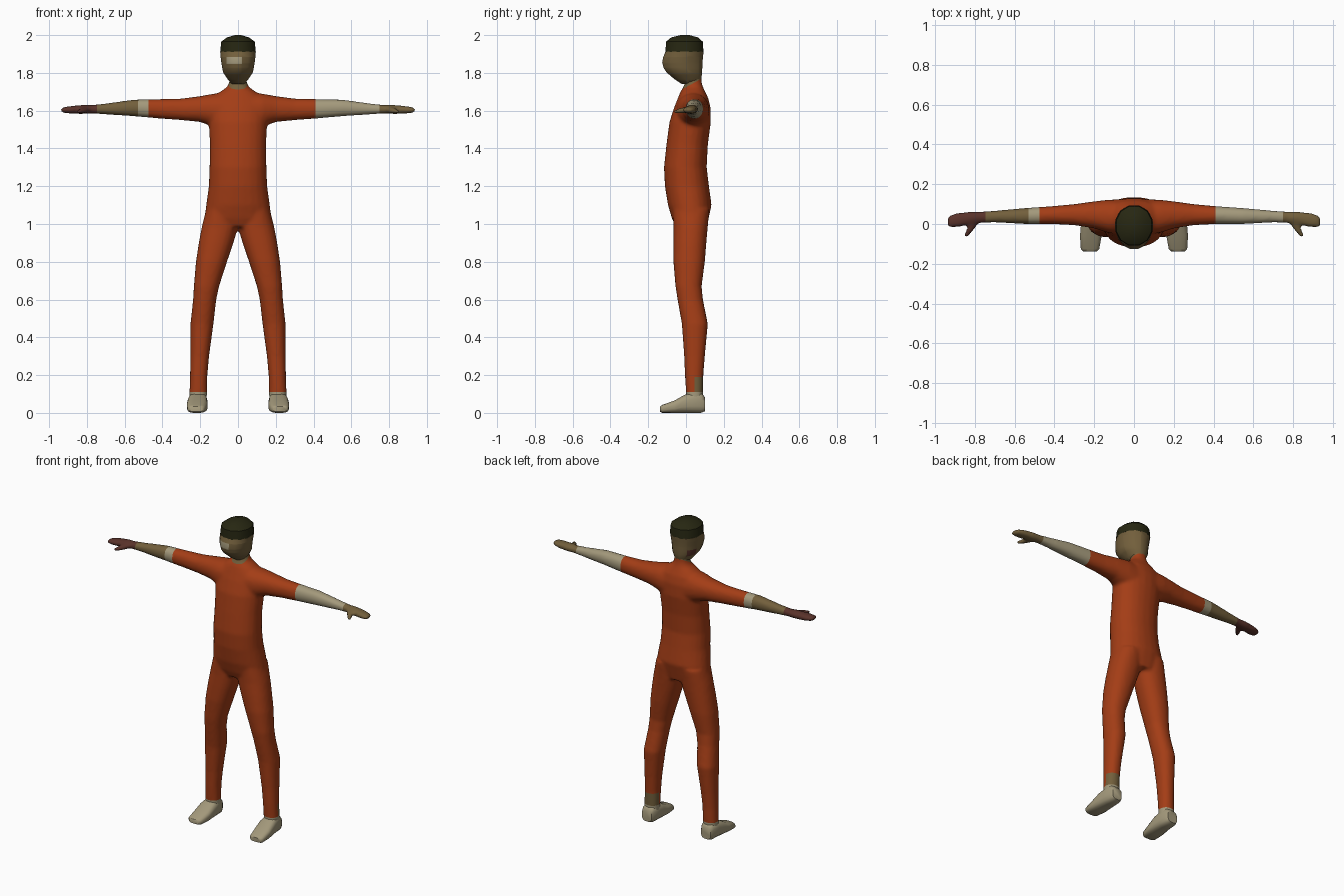
import bpy, bmesh, math
from mathutils import Vector


def material(name, rgb):
    m = bpy.data.materials.new(name)
    m.diffuse_color = (*rgb, 1)
    return m


ORANGE = material("orange_cloth", (0.37, 0.047, 0.008))
CREAM = material("cream", (0.37, 0.32, 0.20))
TAN = material("tan_skin", (0.17, 0.115, 0.045))
HAIR = material("dark_hair", (0.020, 0.020, 0.006))
MAROON = material("red_brown", (0.10, 0.032, 0.023))


def loft(bm, axis, rings, sides=24, power=2.2, flip=1):
    """Closed tube along an axis; ring = (position, u0, u1, v0, v1).
    flip = -1 mirrors it in x."""
    loops = []
    for p, u0, u1, v0, v1 in rings:
        loop = []
        for i in range(sides):
            a = 2 * math.pi * (i + 0.5) / sides
            c, s = math.cos(a), math.sin(a)
            u = (u0 + u1) / 2 + (u1 - u0) / 2 * math.copysign(abs(c) ** (2 / power), c)
            v = (v0 + v1) / 2 + (v1 - v0) / 2 * math.copysign(abs(s) ** (2 / power), s)
            x, y, z = {"x": (p, u, v), "y": (u, p, v), "z": (u, v, p)}[axis]
            loop.append(bm.verts.new((x * flip, y, z)))
        loops.append(loop)
    for a, b in zip(loops, loops[1:]):
        for i in range(sides):
            j = (i + 1) % sides
            bm.faces.new((a[i], a[j], b[j], b[i]))
    bm.faces.new(loops[0])
    bm.faces.new(loops[-1])
    bmesh.ops.recalc_face_normals(bm, faces=bm.faces[:])


def finish(name, bm, mats, angle=None):
    me = bpy.data.meshes.new(name)
    bm.to_mesh(me)
    bm.free()
    for m in mats:
        me.materials.append(m)
    ob = bpy.data.objects.new(name, me)
    bpy.context.collection.objects.link(ob)
    for p in me.polygons:
        p.use_smooth = True
    if angle:
        bpy.ops.object.select_all(action="DESELECT")
        ob.select_set(True)
        bpy.context.view_layer.objects.active = ob
        bpy.ops.object.shade_smooth_by_angle(angle=math.radians(angle))
    return ob


def slice_faces(bm, co, no, pick=lambda c: True):
    """Cut an edge line into the picked faces."""
    fs = [f for f in bm.faces if pick(f.calc_center_median())]
    geom = fs + list({e for f in fs for e in f.edges}) + list({v for f in fs for v in f.verts})
    bmesh.ops.bisect_plane(bm, geom=geom, plane_co=co, plane_no=no)


# Body volume: torso, arms, thumbs and legs, merged into one smooth surface
torso = [(0.985, -0.15, 0.15, -0.055, 0.11), (1.03, -0.178, 0.178, -0.075, 0.12),
         (1.10, -0.169, 0.169, -0.096, 0.136), (1.20, -0.155, 0.155, -0.112, 0.122),
         (1.30, -0.151, 0.151, -0.117, 0.110), (1.42, -0.149, 0.149, -0.104, 0.116),
         (1.54, -0.155, 0.155, -0.088, 0.132), (1.62, -0.155, 0.155, -0.062, 0.130),
         (1.67, -0.135, 0.135, -0.042, 0.117), (1.70, -0.095, 0.095, -0.03, 0.102),
         (1.725, -0.058, 0.058, -0.014, 0.09), (1.75, -0.046, 0.046, -0.005, 0.083),
         (1.82, -0.046, 0.046, -0.01, 0.08)]
arm = [(0.03, -0.06, 0.125, 1.47, 1.70), (0.13, -0.045, 0.122, 1.515, 1.69),
       (0.20, -0.022, 0.114, 1.54, 1.677), (0.30, -0.006, 0.10, 1.55, 1.664),
       (0.41, 0.0, 0.09, 1.558, 1.661), (0.55, 0.0, 0.08, 1.57, 1.659),
       (0.70, 0.008, 0.067, 1.580, 1.638), (0.77, 0.006, 0.062, 1.585, 1.63),
       (0.82, -0.002, 0.062, 1.582, 1.631), (0.88, -0.015, 0.057, 1.584, 1.625),
       (0.92, -0.019, 0.047, 1.588, 1.619), (0.939, -0.012, 0.032, 1.594, 1.612)]
thumb = [(0.03, 0.76, 0.825, 1.59, 1.625), (-0.02, 0.797, 0.84, 1.585, 1.617),
         (-0.045, 0.818, 0.85, 1.583, 1.61), (-0.066, 0.834, 0.853, 1.585, 1.606)]
leg = [(1.08, 0.0, 0.168, -0.07, 0.125), (0.98, 0.0, 0.193, -0.066, 0.115),
       (0.90, 0.024, 0.208, -0.067, 0.108), (0.80, 0.058, 0.223, -0.067, 0.10),
       (0.67, 0.10, 0.234, -0.056, 0.083), (0.60, 0.115, 0.238, -0.045, 0.09),
       (0.47, 0.130, 0.252, -0.022, 0.116), (0.30, 0.153, 0.252, -0.01, 0.10),
       (0.20, 0.162, 0.254, -0.006, 0.092), (0.11, 0.164, 0.257, 0.0, 0.09),
       (0.04, 0.166, 0.257, 0.0, 0.09)]
bm = bmesh.new()
loft(bm, "z", torso)
for side in (1, -1):
    loft(bm, "x", arm, flip=side)
    loft(bm, "y", thumb, sides=12, flip=side)
    loft(bm, "z", leg, flip=side)
blend = finish("body_blend", bm, [])
rm = blend.modifiers.new("merge", "REMESH")
rm.mode = "VOXEL"
rm.voxel_size = 0.01
sm = blend.modifiers.new("soften", "SMOOTH")
sm.factor = 0.5
sm.iterations = 5
body = bpy.data.meshes.new_from_object(
    blend.evaluated_get(bpy.context.evaluated_depsgraph_get()))
bpy.data.objects.remove(blend)

# Planes that divide the body into parts; the side against the normal is kept
X, Z = Vector((1, 0, 0)), Vector((0, 0, 1))
COLLAR, COLLAR_N = Vector((0, 0.025, 1.738)), Vector((0, -0.48, 0.88))
parts = [
    ("suit", ORANGE, [(X * 0.41, X), (X * -0.475, -X), (Z * 0.11, -Z), (COLLAR, COLLAR_N)]),
    ("neck", TAN, [(COLLAR, -COLLAR_N)]),
    ("left_forearm", CREAM, [(X * 0.41, -X), (X * 0.75, X)]),
    ("left_hand", TAN, [(X * 0.75, -X)]),
    ("right_cuff", CREAM, [(X * -0.475, X), (X * -0.53, -X)]),
    ("right_forearm", TAN, [(X * -0.53, X), (X * -0.747, -X)]),
    ("right_hand", MAROON, [(X * -0.747, X)]),
    ("ankles", CREAM, [(Z * 0.11, Z)]),
]
for name, mat, planes in parts:
    bm = bmesh.new()
    bm.from_mesh(body)
    for co, no in planes:
        bmesh.ops.bisect_plane(bm, geom=bm.verts[:] + bm.edges[:] + bm.faces[:],
                               plane_co=co, plane_no=no, clear_outer=True)
    if name == "suit":
        # Bare patch on the back of the left ankle
        low = lambda c: c.x > 0.1 and c.z < 0.25
        slice_faces(bm, (0, 0, 0.19), (0, 0, 1), low)
        slice_faces(bm, (0, 0.045, 0), (0, 1, 0), low)
        for f in bm.faces:
            c = f.calc_center_median()
            f.material_index = int(c.x > 0.1 and c.z < 0.19 and c.y > 0.045)
    finish(name, bm, [mat, TAN] if name == "suit" else [mat])
bpy.data.meshes.remove(body)

# Shoes
shoe = [(-0.137, 0.185, 0.257, 0.006, 0.034), (-0.125, 0.174, 0.268, 0.0, 0.043),
        (-0.06, 0.162, 0.272, 0.0, 0.066), (-0.01, 0.161, 0.268, 0.0, 0.095),
        (0.03, 0.163, 0.262, 0.0, 0.108), (0.08, 0.167, 0.257, 0.0, 0.106),
        (0.10, 0.178, 0.248, 0.008, 0.085)]
for name, side in (("left_shoe", 1), ("right_shoe", -1)):
    bm = bmesh.new()
    loft(bm, "y", shoe, sides=16, power=3, flip=side)
    finish(name, bm, [CREAM], 50)

# Head, with a pale patch on the face and a dark one behind the right cheek
bm = bmesh.new()
loft(bm, "z", [(1.742, -0.035, 0.035, -0.025, 0.07), (1.765, -0.055, 0.055, -0.06, 0.082),
               (1.80, -0.079, 0.079, -0.102, 0.087), (1.825, -0.085, 0.085, -0.12, 0.088),
               (1.855, -0.09, 0.09, -0.128, 0.089), (1.885, -0.094, 0.094, -0.122, 0.092),
               (1.912, -0.096, 0.096, -0.111, 0.095)], sides=16, power=2.1)
for z in (1.79, 1.83, 1.847, 1.885):
    slice_faces(bm, (0, 0, z), (0, 0, 1))
for x in (-0.06, 0.02):
    slice_faces(bm, (x, 0, 0), (1, 0, 0))
for y in (0.01, 0.065):
    slice_faces(bm, (0, y, 0), (0, 1, 0))
for f in bm.faces:
    c = f.calc_center_median()
    if c.y < -0.05 and -0.06 < c.x < 0.02 and 1.847 < c.z < 1.885:
        f.material_index = 1
    elif c.x < -0.02 and 0.01 < c.y < 0.065 and 1.79 < c.z < 1.83:
        f.material_index = 2
finish("head", bm, [TAN, CREAM, MAROON], 60)

# Hair cap
bm = bmesh.new()
loft(bm, "z", [(1.91, -0.097, 0.097, -0.112, 0.096), (1.965, -0.092, 0.092, -0.109, 0.092),
               (1.987, -0.062, 0.062, -0.082, 0.068), (2.0, -0.018, 0.018, -0.03, 0.02)],
     sides=12, power=2.1)
finish("hair", bm, [HAIR], 35)
